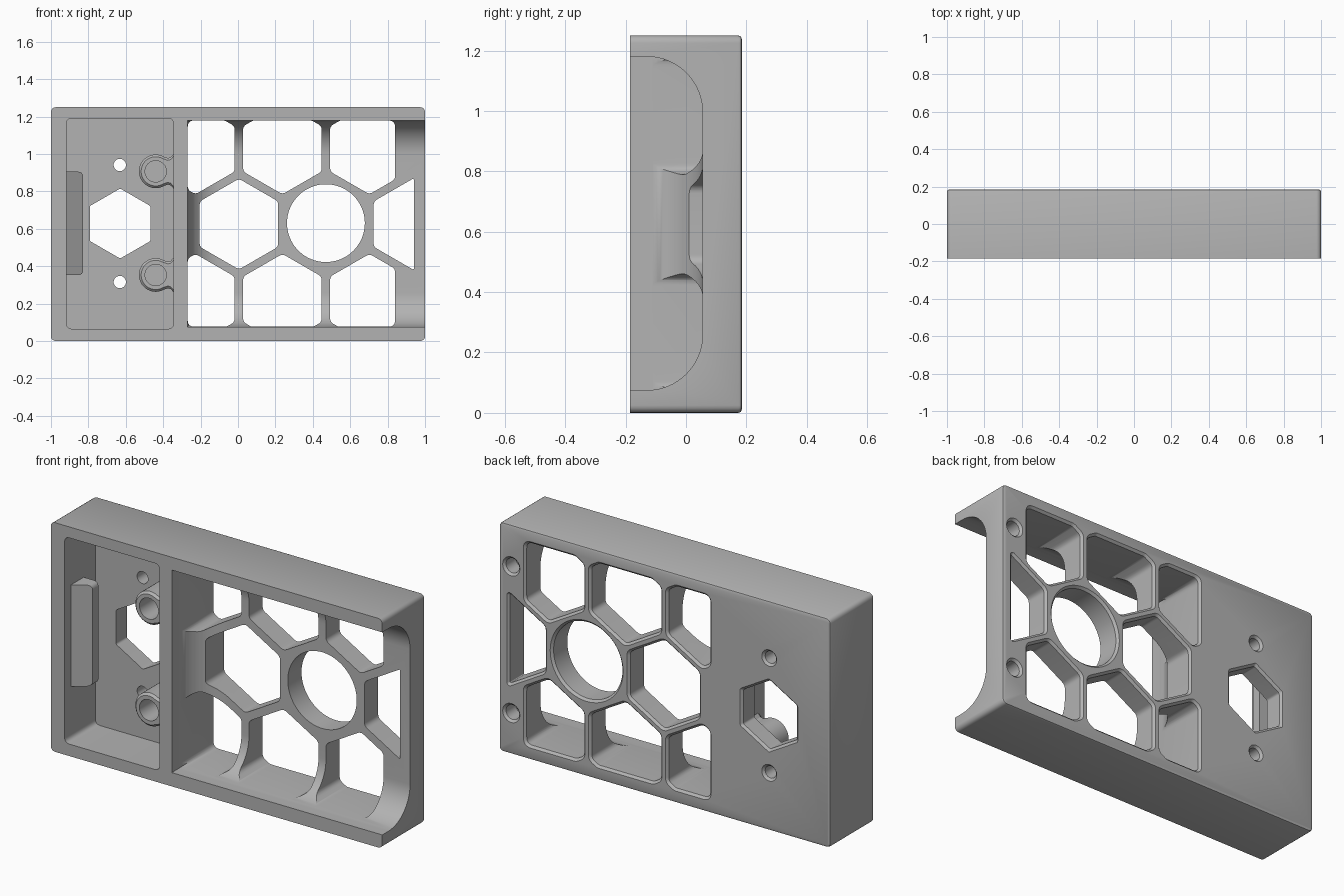
import bpy, bmesh, math
from mathutils import Vector

if "Cube" in bpy.data.objects:
    bpy.data.objects.remove(bpy.data.objects["Cube"])

FRONT, BACK, MID = -0.185, 0.185, 0.625
CHAMFER = 0.012

grey = bpy.data.materials.new("grey plastic")
grey.use_nodes = True
grey.diffuse_color = (0.45, 0.45, 0.45, 1)
grey.node_tree.nodes["Principled BSDF"].inputs["Base Color"].default_value = grey.diffuse_color


def finish(name, bm):
    bmesh.ops.recalc_face_normals(bm, faces=bm.faces)
    mesh = bpy.data.meshes.new(name)
    bm.to_mesh(mesh)
    bm.free()
    mesh.materials.append(grey)
    ob = bpy.data.objects.new(name, mesh)
    bpy.context.scene.collection.objects.link(ob)
    return ob


def box(x0, x1, y0, y1, z0, z1):
    bm = bmesh.new()
    bmesh.ops.create_cube(bm, size=1)
    for v in bm.verts:
        v.co = ((x0 + x1) / 2 + v.co.x * (x1 - x0),
                (y0 + y1) / 2 + v.co.y * (y1 - y0),
                (z0 + z1) / 2 + v.co.z * (z1 - z0))
    return bm


def loft(name, layers):
    """Closed solid through (y, outline) layers, outlines in x and z."""
    bm = bmesh.new()
    rings = [[bm.verts.new((p[0], y, p[1])) for p in pts] for y, pts in layers]
    for a, b in zip(rings, rings[1:]):
        for i in range(len(a)):
            bm.faces.new((a[i - 1], a[i], b[i], b[i - 1]))
    bm.faces.new(rings[0])
    bm.faces.new(rings[-1])
    return finish(name, bm)


def circle(x, z, r, n=48):
    return [(x + r * math.cos(math.tau * i / n), z + r * math.sin(math.tau * i / n)) for i in range(n)]


def hexagon(x, z, flat):
    r = flat / math.cos(math.pi / 6)
    return [Vector((x + r * math.sin(math.pi * i / 3), z + r * math.cos(math.pi * i / 3))) for i in range(6)]


def clip(pts, axis, limit, sign):
    out = []
    for i, b in enumerate(pts):
        a = pts[i - 1]
        da, db = sign * (limit - a[axis]), sign * (limit - b[axis])
        if da * db < 0:
            out.append(a.lerp(b, da / (da - db)))
        if db >= 0:
            out.append(b)
    return out


def rounded(pts, r, steps=6):
    out = []
    for i, p in enumerate(pts):
        a, b = pts[i - 1] - p, pts[(i + 1) % len(pts)] - p
        t = min(r / math.tan(a.angle(b) / 2), 0.45 * a.length, 0.45 * b.length)
        s, e = p + a.normalized() * t, p + b.normalized() * t
        for k in range(steps + 1):
            out.append(s.lerp(p, k / steps).lerp(p.lerp(e, k / steps), k / steps))
    return out


def through_hole(name, outline, start=-0.3, chamfer=CHAMFER):
    """Cutter that flares out where it meets the back face."""
    return loft(name, [(start, outline(0)), (BACK - chamfer, outline(0)),
                       (BACK, outline(chamfer)), (BACK + 0.05, outline(chamfer))])


def combine(target, tool, mode):
    mod = target.modifiers.new(mode.lower(), 'BOOLEAN')
    mod.operation, mod.solver, mod.object = mode, 'EXACT', tool
    bpy.context.view_layer.objects.active = target
    bpy.ops.object.modifier_apply(modifier=mod.name)
    bpy.data.objects.remove(tool)


# Outer block with eased corners and back rim
bm = box(-1, 1, FRONT, BACK, 0, 1.25)
bmesh.ops.bevel(bm, geom=[e for e in bm.edges if abs(e.verts[0].co.y - e.verts[1].co.y) > 0.1],
                offset=0.025, segments=4, profile=0.5, affect='EDGES')
bmesh.ops.bevel(bm, geom=[e for e in bm.edges if all(v.co.y > BACK - 0.001 for v in e.verts)],
                offset=CHAMFER, segments=2, profile=0.5, affect='EDGES')
case = finish("case_frame", bm)

# Large bay, open at one end, with wide coves around its floor
bm = box(-0.27, 1.2, -0.4, 0.055, 0.075, 1.18)
floor_edges = [e for e in bm.edges if all(v.co.y > 0 for v in e.verts)
               and not all(v.co.x > 1 for v in e.verts)]
bmesh.ops.bevel(bm, geom=floor_edges, offset=0.185, segments=16, profile=0.5, affect='EDGES')
combine(case, finish("bay_cutter", bm), 'DIFFERENCE')

# Small bay
FLOOR = 0.08
corners = [Vector(p) for p in ((-0.917, 0.065), (-0.345, 0.065), (-0.345, 1.19), (-0.917, 1.19))]
bay = rounded(corners, 0.03)
combine(case, loft("small_bay_cutter", [(-0.3, bay), (FLOOR, bay)]), 'DIFFERENCE')


# Honeycomb windows
def cell_outline(x, z, right):
    def outline(grow):
        pts = hexagon(x, z, 0.21 + grow)
        for axis, limit, sign in ((0, -0.269 - grow, -1), (0, right + grow, 1),
                                  (1, 0.0765 - grow, -1), (1, 1.1785 + grow, 1)):
            pts = clip(pts, axis, limit, sign)
        return rounded(pts, 0.035 + grow)
    return outline


PITCH, ROW = 0.465, 0.402
cells = [(0.005, MID, 0.94), (0.005 + 2 * PITCH, MID, 0.94)]
for side in (-1, 1):
    cells += [(0.005 + PITCH * (k - 0.5), MID + side * ROW, 0.84) for k in range(3)]
for cell in cells:
    combine(case, through_hole("cell_cutter", cell_outline(*cell)), 'DIFFERENCE')

# Round window and the hexagonal window of the small bay
combine(case, through_hole("round_cutter", lambda g: circle(0.005 + PITCH, MID + 0.005, 0.208 + g, 80)), 'DIFFERENCE')
combine(case, through_hole("hex_cutter", lambda g: rounded(hexagon(-0.63, MID + 0.003, 0.162 + g), 0.015)), 'DIFFERENCE')

# Screw bosses against the divider, then all screw holes
for side in (-1, 1):
    z = MID + 0.005 + side * 0.277

    def boss(inset):
        r = 0.09 - inset
        arc = [(-0.44 + r * math.cos(math.radians(a)), z + r * math.sin(math.radians(a)))
               for a in range(60, 301, 10)]
        flare = [(-0.375, 0.071), (-0.36, 0.075), (-0.345, 0.092), (-0.325, 0.096)]
        low = [(x, z - d + inset) for x, d in flare]
        high = [(x, z + d - inset) for x, d in reversed(flare)]
        return arc + low + high

    combine(case, loft("screw_boss", [(-0.14, boss(0.012)), (-0.128, boss(0)), (FLOOR + 0.03, boss(0))]), 'UNION')
    ring = circle(-0.44, z, 0.057)
    combine(case, loft("boss_hole_cutter", [(-0.2, ring), (0.0, ring)]), 'DIFFERENCE')

    zs = MID + 0.003 + side * 0.313
    combine(case, through_hole("screw_cutter", lambda g: circle(-0.632, zs, 0.033 + g, 32)), 'DIFFERENCE')
    ze = MID + side * 0.4
    combine(case, through_hole("end_hole_cutter", lambda g: circle(0.925, ze, 0.04 + g, 32), start=0.09), 'DIFFERENCE')

# Snap catch on the end wall, ramped at the front
bm = box(-0.94, -0.828, -0.145, -0.02, 0.352, 0.905)
for v in bm.verts:
    if v.co.x > -0.9 and v.co.y < -0.1:
        v.co.y = -0.07
nose = [e for e in bm.edges if all(v.co.x > -0.9 for v in e.verts)
        and abs(e.verts[0].co.y - e.verts[1].co.y) > 0.01]
bmesh.ops.bevel(bm, geom=nose, offset=0.025, segments=4, profile=0.5, affect='EDGES')
combine(case, finish("snap_catch", bm), 'UNION')

# Shade curved walls smooth, keep crisp edges
bpy.ops.object.select_all(action='DESELECT')
case.select_set(True)
bpy.context.view_layer.objects.active = case
bpy.ops.object.shade_smooth_by_angle(angle=math.radians(30))
